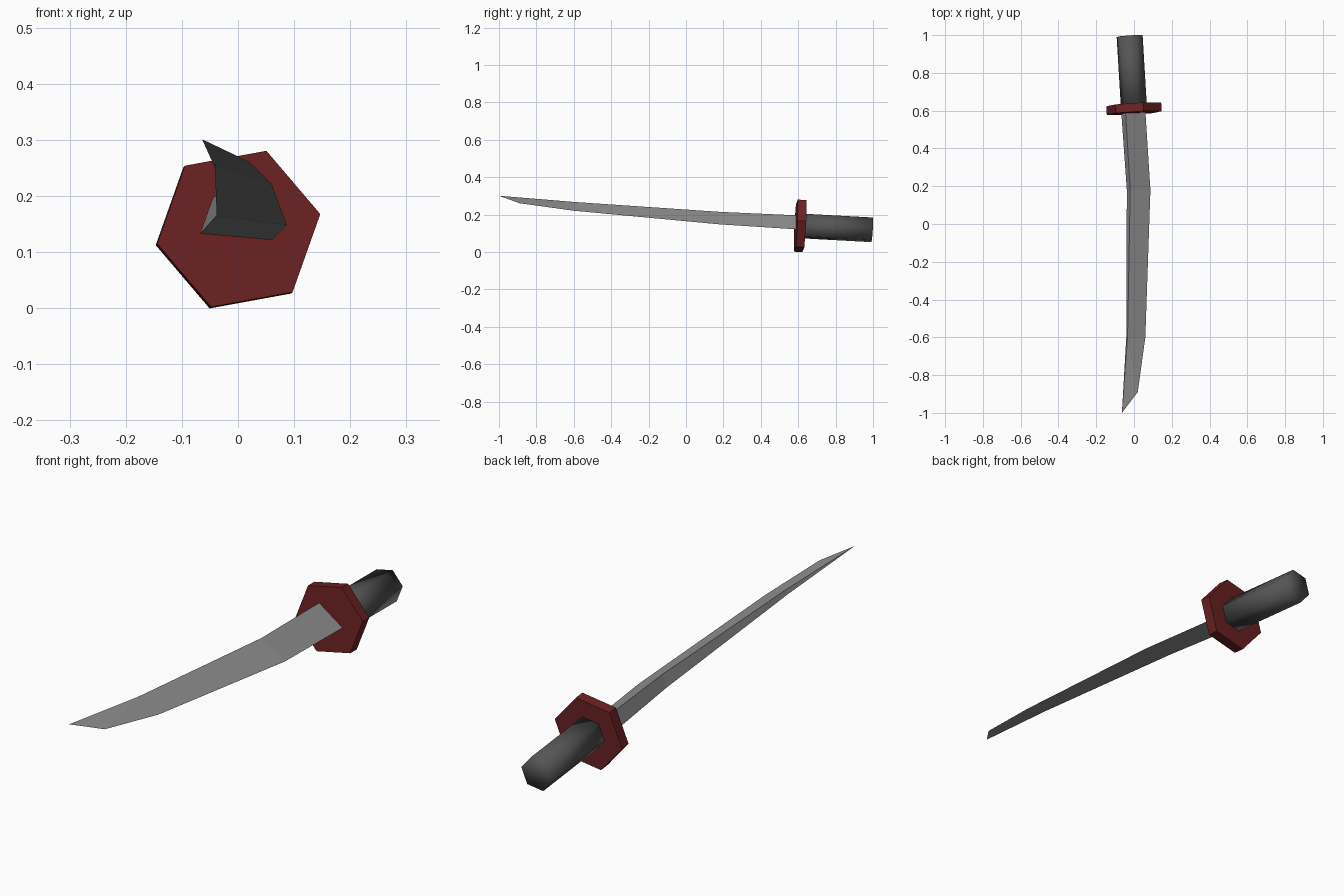
import bpy, bmesh, math
from mathutils import Vector

if "Cube" in bpy.data.objects:
    bpy.data.objects.remove(bpy.data.objects["Cube"])


def material(name, rgb):
    m = bpy.data.materials.new(name)
    m.diffuse_color = (*rgb, 1)
    m.use_nodes = True
    m.node_tree.nodes["Principled BSDF"].inputs["Base Color"].default_value = m.diffuse_color
    return m


STEEL = material("steel grey", (0.29, 0.29, 0.29))
GRIP = material("dark grey", (0.09, 0.09, 0.09))
RED = material("dark red", (0.15, 0.016, 0.017))

# Shared, slightly tilted axis of guard and handle
CENTRE = Vector((0, 0.61, 0.14))
AXIS = Vector((-0.06, 1, -0.055)).normalized()
SIDE = (Vector((1, 0, 0)) - AXIS * AXIS.x).normalized()
UP = SIDE.cross(AXIS)


def finish(bm, name, mat, smooth=False):
    bmesh.ops.recalc_face_normals(bm, faces=bm.faces)
    for f in bm.faces:
        f.smooth = smooth
    me = bpy.data.meshes.new(name)
    bm.to_mesh(me)
    bm.free()
    me.materials.append(mat)
    ob = bpy.data.objects.new(name, me)
    bpy.context.collection.objects.link(ob)
    return ob


def hex_prism(name, radius, start, end, mat, smooth=False):
    """Six-sided bar along AXIS with fan caps."""
    bm = bmesh.new()
    rings, poles = [], []
    for t in (start, end):
        c = CENTRE + AXIS * t
        poles.append(bm.verts.new(c))
        rings.append([bm.verts.new(c + radius * (math.cos(a) * SIDE + math.sin(a) * UP))
                      for a in (math.radians(10.5 + 60 * i) for i in range(6))])
    for i in range(6):
        j = (i + 1) % 6
        bm.faces.new((rings[0][i], rings[0][j], rings[1][j], rings[1][i]))
        for ring, pole in zip(rings, poles):
            bm.faces.new((ring[i], ring[j], pole))
    return finish(bm, name, mat, smooth)


hex_prism("guard", 0.148, -0.023, 0.023, RED)
hex_prism("handle", 0.07, 0.0, 0.386, GRIP, smooth=True)

# Blade: triangular sections (cutting edge, lower spine, upper spine)
SECTIONS = [
    ((0.060, 0.60, 0.121), (-0.068, 0.60, 0.132), (-0.045, 0.60, 0.196)),
    ((0.087, 0.18, 0.148), (-0.038, 0.18, 0.165), (-0.020, 0.18, 0.215)),
    ((0.060, -0.60, 0.221), (-0.041, -0.60, 0.250), (-0.034, -0.60, 0.268)),
]
bm = bmesh.new()
rings = [[bm.verts.new(p) for p in s] for s in SECTIONS]
bm.faces.new(rings[0])
for a, b in zip(rings, rings[1:]):
    for i in range(3):
        j = (i + 1) % 3
        bm.faces.new((a[i], a[j], b[j], b[i]))

# Slanted point of the blade
edge, low, high = rings[-1]
belly = bm.verts.new((0.02, -0.89, 0.261))
tip = bm.verts.new((-0.064, -1.0, 0.301))
for spine in (low, high):
    bm.faces.new((edge, belly, spine))
    bm.faces.new((belly, tip, spine))
bm.faces.new((low, high, tip))
finish(bm, "blade", STEEL)
